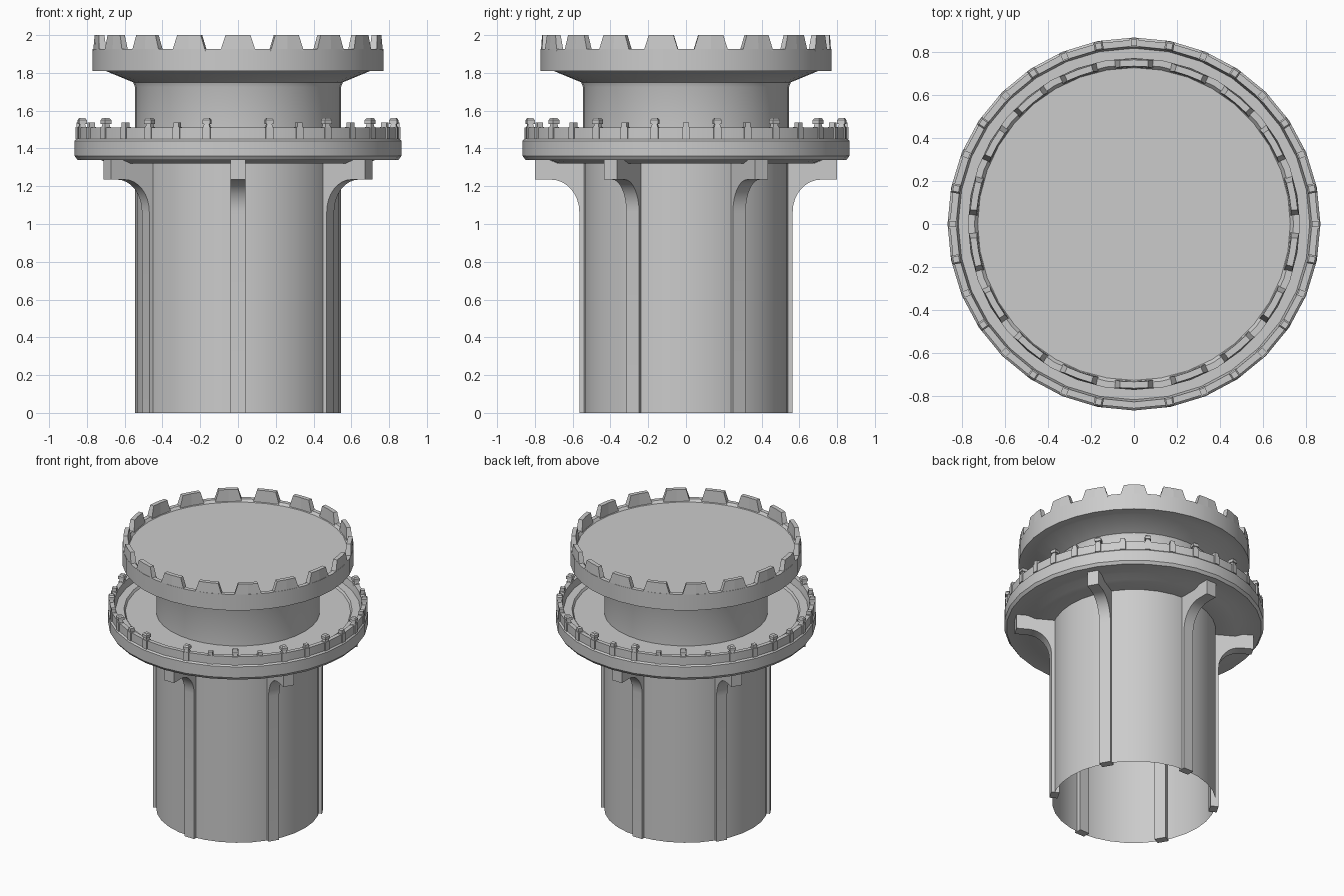
import bpy, bmesh
from math import sin, cos, pi, radians
from mathutils import Matrix, Vector

if "Cube" in bpy.data.objects:
    bpy.data.objects.remove(bpy.data.objects["Cube"])


def finish(bm, name, smooth=True):
    me = bpy.data.meshes.new(name)
    bm.to_mesh(me)
    bm.free()
    ob = bpy.data.objects.new(name, me)
    bpy.context.collection.objects.link(ob)
    if smooth:
        bpy.ops.object.select_all(action='DESELECT')
        ob.select_set(True)
        bpy.context.view_layer.objects.active = ob
        bpy.ops.object.shade_smooth_by_angle(angle=radians(25))
    return ob


def lathe(name, profile, n=32, cap_top=False):
    """Revolve (radius, z) points, listed outside-up, about z."""
    bm = bmesh.new()
    rings = [[bm.verts.new((r * cos(2 * pi * j / n), r * sin(2 * pi * j / n), z))
              for j in range(n)] for r, z in profile]
    for a, b in zip(rings, rings[1:]):
        for j in range(n):
            k = (j + 1) % n
            bm.faces.new((a[j], a[k], b[k], b[j]))
    if cap_top:
        bm.faces.new(rings[-1])
    return finish(bm, name)


def loft(bm, bottom, top):
    """Closed solid between two matching loops."""
    a = [bm.verts.new(p) for p in bottom]
    b = [bm.verts.new(p) for p in top]
    n = len(a)
    faces = [bm.faces.new(a), bm.faces.new(b)]
    faces += [bm.faces.new((a[i], a[(i + 1) % n], b[(i + 1) % n], b[i])) for i in range(n)]
    bmesh.ops.recalc_face_normals(bm, faces=faces)


def polar(r, ang, z):
    return Vector((r * cos(ang), r * sin(ang), z))


# Open tube, running from the ground up to the flange
lathe("column_tube", [(.545, 0), (.545, 1.33)])

# Wide flange with chamfered edge and raised rim
lathe("flange", [(.54, 1.32), (.68, 1.32), (.73, 1.34), (.85, 1.34), (.865, 1.36),
                 (.865, 1.44), (.855, 1.45), (.855, 1.51), (.825, 1.51),
                 (.815, 1.46), (.76, 1.46), (.75, 1.445), (.54, 1.445)])

# Neck flaring out into the crown plate
lathe("neck_and_crown", [(.545, 1.44), (.545, 1.725), (.555, 1.75), (.70, 1.81),
                         (.77, 1.81), (.77, 1.927), (.74, 1.927), (.725, 1.91)],
      36, cap_top=True)

# Six curved bracket ribs
arc = [(.715 - .15 * cos(t * pi / 16), 1.065 + .17 * sin(t * pi / 16)) for t in range(9)]
rib = [(.51, 0), (.565, 0)] + arc + [(.80, 1.235), (.80, 1.342), (.51, 1.342)]
bm = bmesh.new()
for i in range(6):
    rot = Matrix.Rotation(radians(30 + 60 * i), 3, 'Z')
    loft(bm, [rot @ Vector((r, -.039, z)) for r, z in rib],
         [rot @ Vector((r, .039, z)) for r, z in rib])
finish(bm, "bracket_ribs")

# Eighteen tapered crown teeth
bm = bmesh.new()
for i in range(18):
    a = radians(90 + 20 * i)

    def tooth(r0, r1, half, z):
        h = radians(half)
        return [polar(r0, a - h, z), polar(r1, a - h, z), polar(r1, a, z),
                polar(r1, a + h, z), polar(r0, a + h, z), polar(r0, a, z)]
    loft(bm, tooth(.728, .768, 7, 1.915), tooth(.732, .762, 5, 2.0))
finish(bm, "crown_teeth", False)

# Rim posts, alternately tall with a head and short; front slot left empty
bm = bmesh.new()


def square(a, half, z):
    rot = Matrix.Rotation(a, 3, 'Z')
    return [rot @ Vector((.841 + sx * half, sy * half, z))
            for sx, sy in ((-1, -1), (1, -1), (1, 1), (-1, 1))]


for i in range(32):
    if i == 24:
        continue
    a = 2 * pi * i / 32
    loft(bm, square(a, .02, 1.45), square(a, .02, 1.513))
    if i % 2:
        loft(bm, square(a, .017, 1.51), square(a, .013, 1.532))
        loft(bm, square(a, .021, 1.53), square(a, .021, 1.55))
        loft(bm, square(a, .021, 1.55), square(a, .014, 1.56))
    else:
        loft(bm, square(a, .015, 1.51), square(a, .015, 1.537))
finish(bm, "rim_posts", False)
